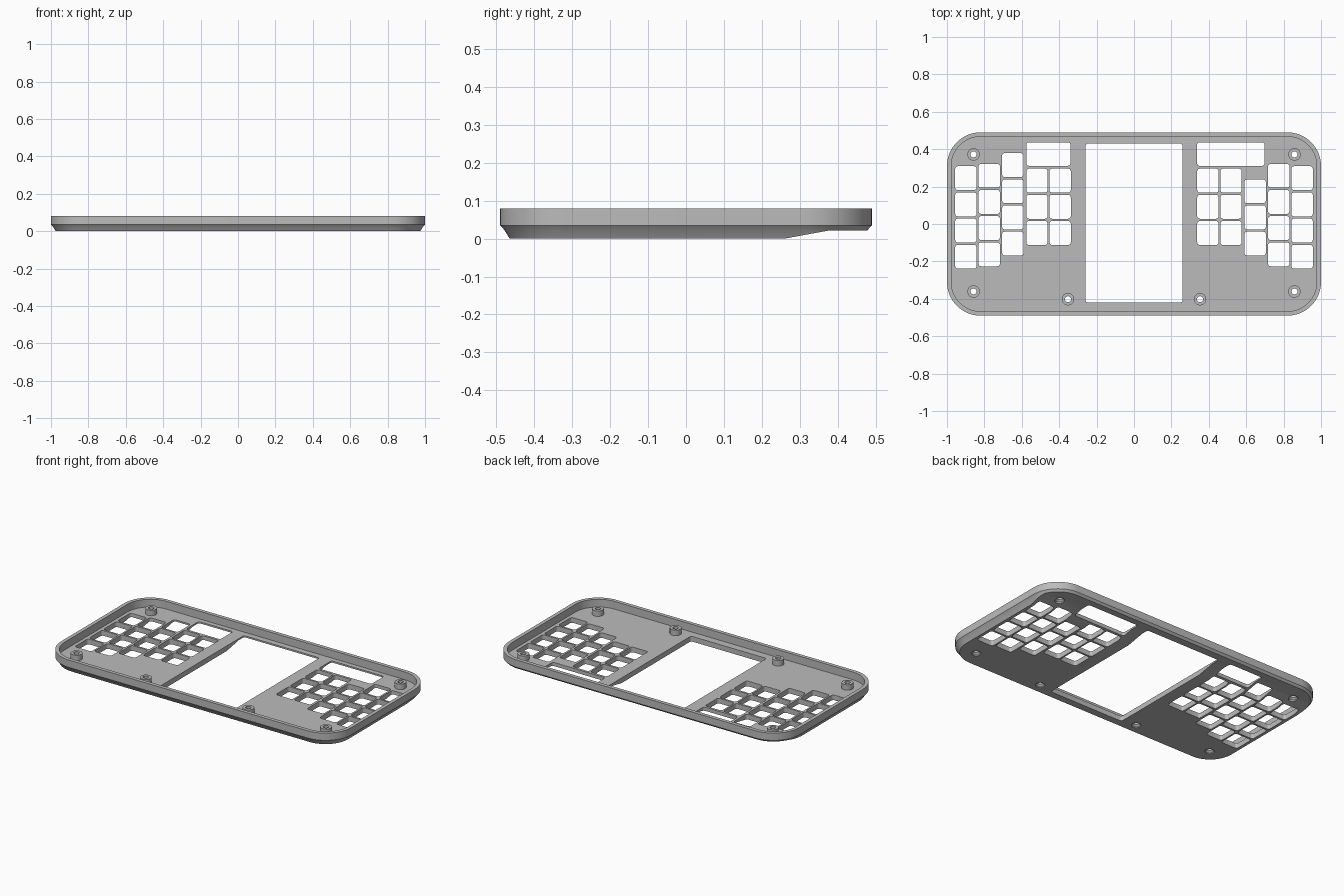
import bpy, bmesh, math

if "Cube" in bpy.data.objects:
    bpy.data.objects.remove(bpy.data.objects["Cube"])

grey = bpy.data.materials.new("plain grey")
grey.use_nodes = True
grey.diffuse_color = (0.5, 0.5, 0.5, 1)
grey.node_tree.nodes["Principled BSDF"].inputs["Base Color"].default_value = (0.5, 0.5, 0.5, 1)

HALF_X, HALF_Y, CORNER = 1.0, 0.49, 0.18
FLOOR, HEIGHT, WALL = 0.032, 0.08, 0.023


def rounded(cx, cy, hx, hy, r, steps):
    """Outline of a rounded rectangle, counter-clockwise."""
    pts = []
    for q, (sx, sy) in enumerate([(1, 1), (-1, 1), (-1, -1), (1, -1)]):
        for i in range(steps + 1):
            a = math.pi / 2 * (q + i / steps)
            pts.append((cx + sx * (hx - r) + r * math.cos(a),
                        cy + sy * (hy - r) + r * math.sin(a)))
    return pts


def circle(cx, cy, r, n=32):
    return [(cx + r * math.cos(2 * math.pi * i / n),
             cy + r * math.sin(2 * math.pi * i / n)) for i in range(n)]


def loft(bm, rings):
    """Closed solid through (outline, z) rings, from bottom to top."""
    loops = [[bm.verts.new((x, y, z)) for x, y in pts] for pts, z in rings]
    bm.faces.new(loops[0][::-1])
    bm.faces.new(loops[-1])
    n = len(loops[0])
    for low, high in zip(loops, loops[1:]):
        for i in range(n):
            j = (i + 1) % n
            bm.faces.new((low[i], low[j], high[j], high[i]))


def finish(name, bm):
    bmesh.ops.recalc_face_normals(bm, faces=bm.faces)
    mesh = bpy.data.meshes.new(name)
    bm.to_mesh(mesh)
    bm.free()
    mesh.materials.append(grey)
    ob = bpy.data.objects.new(name, mesh)
    bpy.context.collection.objects.link(ob)
    return ob


def solid(name, *lofts):
    bm = bmesh.new()
    for rings in lofts:
        loft(bm, rings)
    return finish(name, bm)


def combine(target, tool, operation):
    mod = target.modifiers.new(tool.name, "BOOLEAN")
    mod.operation, mod.solver, mod.object = operation, "EXACT", tool
    bpy.context.view_layer.objects.active = target
    bpy.ops.object.modifier_apply(modifier=mod.name)
    bpy.data.objects.remove(tool)


def body(inset):
    return rounded(0, 0, HALF_X - inset, HALF_Y - inset, CORNER - inset, 16)


# Outer shell with a two-step bevel underneath
shell = solid("case_shell", [(body(0.025), 0), (body(0.012), 0.022),
                             (body(0), 0.035), (body(0), HEIGHT)])

# Underside ramp towards the back edge
bm = bmesh.new()
ramp = [(0.2, -0.011), (0.38, 0.022), (0.6, 0.022), (0.6, -0.1), (0.2, -0.1)]
face = bm.faces.new([bm.verts.new((-1.2, y, z)) for y, z in ramp])
side = bmesh.ops.extrude_face_region(bm, geom=[face])["geom"]
bmesh.ops.translate(bm, vec=(2.4, 0, 0),
                    verts=[v for v in side if isinstance(v, bmesh.types.BMVert)])
combine(shell, finish("ramp_cutter", bm), "DIFFERENCE")

# Tray interior
combine(shell, solid("tray_cutter", [(body(WALL), FLOOR), (body(WALL), 0.2)]), "DIFFERENCE")

# Screw posts
posts = [(s * x, y) for s in (-1, 1)
         for x, y in ((0.858, 0.372), (0.858, -0.361), (0.353, -0.402))]
combine(shell, solid("screw_posts", *[[(circle(x, y, 0.033), 0.026),
                                       (circle(x, y, 0.033), 0.066)] for x, y in posts]), "UNION")

# Screw holes, widened underneath
combine(shell, solid("screw_hole_cutters", *[
    [(circle(x, y, 0.027), -0.05), (circle(x, y, 0.027), 0.006 if y < 0 else 0.026),
     (circle(x, y, 0.016), 0.016 if y < 0 else 0.036), (circle(x, y, 0.016), 0.2)]
    for x, y in posts]), "DIFFERENCE")

# Screen window and key openings: centre x, centre y, width, depth
openings = [(0, 0.005, 0.52, 0.85), (-0.458, 0.374, 0.236, 0.126), (0.518, 0.374, 0.362, 0.126)]
columns = [(0.899, 0.245, 4), (0.774, 0.258, 4), (0.648, 0.315, 4),
           (0.519, 0.232, 3), (0.395, 0.232, 3)]
for s in (-1, 1):
    for x, top, count in columns:
        for k in range(count):
            y = top - 0.14 * k
            if not (s > 0 and y > 0.3):
                openings.append((s * x, y, 0.114, 0.128))
outlines = [rounded(x, y, w / 2, d / 2, 0.014, 4) for x, y, w, d in openings]
combine(shell, solid("opening_cutters", *[[(o, -0.05), (o, 0.2)] for o in outlines]), "DIFFERENCE")

# Smooth the rounded corners, keep edges crisp
bpy.ops.object.select_all(action="DESELECT")
shell.select_set(True)
bpy.context.view_layer.objects.active = shell
bpy.ops.object.shade_smooth_by_angle(angle=math.radians(25))
